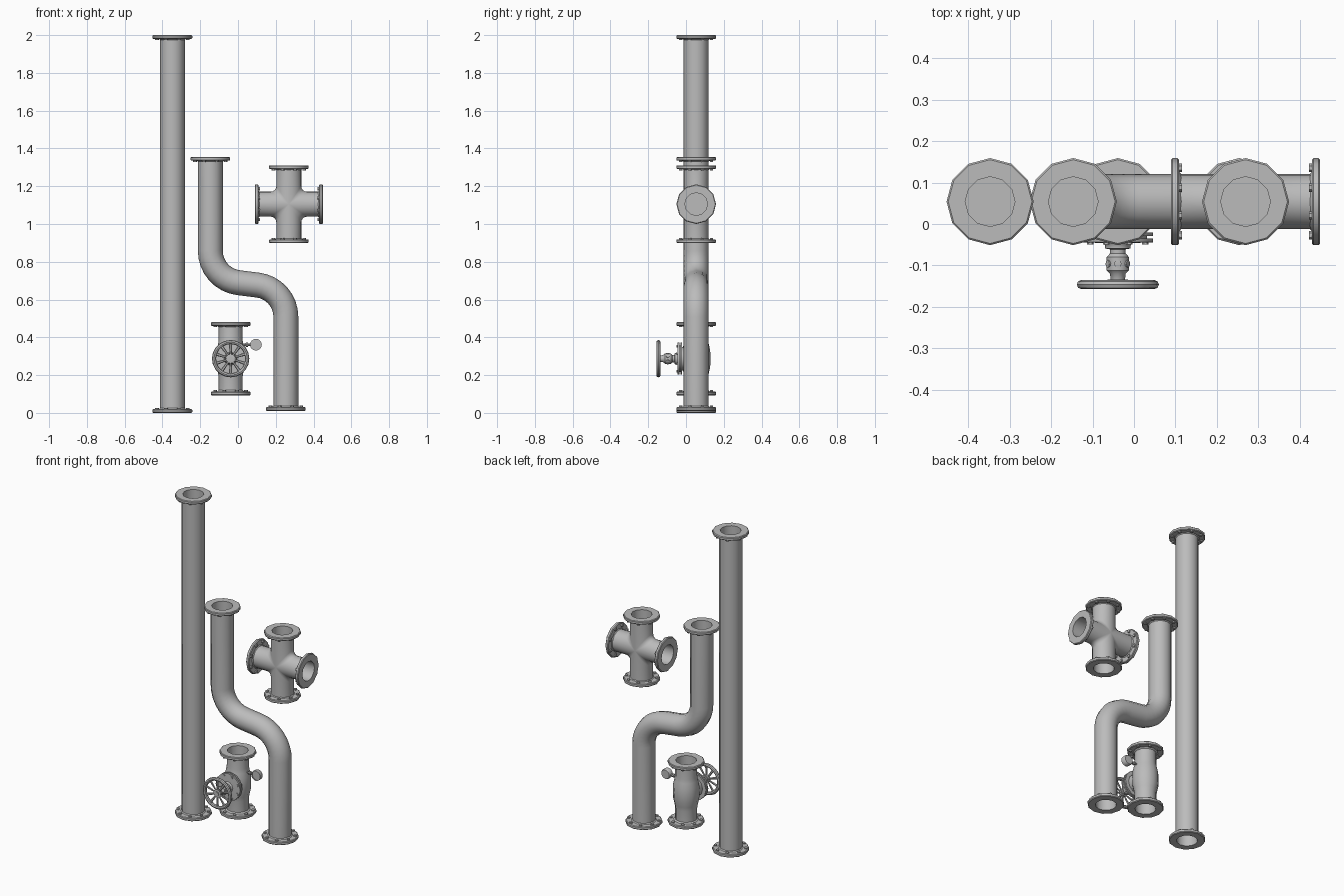
import bpy, bmesh, math
from mathutils import Vector, Matrix

if "Cube" in bpy.data.objects:
    bpy.data.objects.remove(bpy.data.objects["Cube"])

N = 12            # sides of pipes and flanges
R = 0.066         # pipe radius
Y = 0.054         # depth position of all pipe axes
X, Z = Vector((1, 0, 0)), Vector((0, 0, 1))
FRONT = Vector((0, -1, 0))

grey = bpy.data.materials.new("cast_metal_grey")
grey.diffuse_color = (0.5, 0.5, 0.5, 1)
grey.use_nodes = True
grey.node_tree.nodes["Principled BSDF"].inputs["Base Color"].default_value = grey.diffuse_color


def finish(bm, name, fix=True):
    bmesh.ops.remove_doubles(bm, verts=bm.verts, dist=1e-5)
    if fix:
        bmesh.ops.recalc_face_normals(bm, faces=bm.faces)
    me = bpy.data.meshes.new(name)
    bm.to_mesh(me)
    bm.free()
    me.materials.append(grey)
    ob = bpy.data.objects.new(name, me)
    bpy.context.collection.objects.link(ob)
    bpy.ops.object.select_all(action='DESELECT')
    ob.select_set(True)
    bpy.context.view_layer.objects.active = ob
    bpy.ops.object.shade_smooth_by_angle(angle=math.radians(40))
    return ob


def frame(origin, axis):
    return Matrix.Translation(origin) @ axis.to_track_quat('Z', 'Y').to_matrix().to_4x4()


def skin(bm, rings, closed=False):
    k = len(rings[0])
    for i in range(len(rings) if closed else len(rings) - 1):
        a, b = rings[i], rings[(i + 1) % len(rings)]
        for j in range(k):
            bm.faces.new((a[j], a[(j + 1) % k], b[(j + 1) % k], b[j]))


def lathe(bm, profile, m, n=N, closed=False):
    """Revolve (radius, height) points about the local z axis of matrix m."""
    rings = [[bm.verts.new(m @ Vector((r * math.cos(math.tau * i / n),
                                       r * math.sin(math.tau * i / n), h)))
              for i in range(n)] for r, h in profile]
    skin(bm, rings, closed)


def turned(name, profile, origin, axis, n=N, closed=False):
    bm = bmesh.new()
    lathe(bm, profile, frame(origin, axis), n, closed)
    return finish(bm, name)


def bolt_ring(bm, m, count, ring, r, h0, h1):
    for i in range(count):
        a = math.tau * (i + 0.5) / count
        off = Matrix.Translation((ring * math.cos(a), ring * math.sin(a), 0))
        lathe(bm, [(0, h0), (r, h0), (r, h1), (0, h1)], m @ off, 6)


def flange(name, origin, axis):
    """Bolted end ring with an open mouth, outer face at origin."""
    bm = bmesh.new()
    m = frame(origin, axis)
    lathe(bm, [(0, -0.1), (0.06, -0.1), (0.06, 0), (0.101, 0), (0.105, -0.004),
               (0.105, -0.016), (0.101, -0.02), (0.072, -0.02), (R - 0.002, -0.027)], m)
    bolt_ring(bm, m, 8, 0.088, 0.01, -0.027, -0.018)
    return finish(bm, name)


def sweep(name, path):
    """Round tube along a path in the x-z plane."""
    bm = bmesh.new()
    rings = []
    for i, p in enumerate(path):
        t = (path[min(i + 1, len(path) - 1)] - path[max(i - 1, 0)]).normalized()
        side = Vector((t.z, 0, -t.x))
        rings.append([bm.verts.new(p + R * (side * math.cos(math.tau * j / N)
                                            - FRONT * math.sin(math.tau * j / N)))
                      for j in range(N)])
    skin(bm, rings)
    return finish(bm, name)


# Tall straight pipe
base = Vector((-0.347, Y, 0))
sweep("straight_pipe", [base + Z * 0.01, base + Z * 1.99])
flange("straight_pipe_bottom_flange", base, -Z)
flange("straight_pipe_top_flange", base + Z * 2, Z)

# Offset pipe: an arc, mirrored through its midpoint
mid, half, rise, bend = Vector((0.0535, Y, 0.683)), 0.2, 0.672, 0.17
turn = math.radians(83)
end_x = -half + bend * (1 - math.cos(turn))
arc_z = -end_x * math.tan(math.pi / 2 - turn) + bend * math.sin(turn)
upper = [Vector((-half, 0, rise - 0.01))]
for i in range(9):
    a = turn * i / 8
    upper.append(Vector((-half + bend * (1 - math.cos(a)), 0, arc_z - bend * math.sin(a))))
sweep("offset_pipe", [mid + p for p in upper] + [mid - p for p in reversed(upper)])
flange("offset_pipe_top_flange", mid + Vector((-half, 0, rise)), Z)
flange("offset_pipe_bottom_flange", mid + Vector((half, 0, -rise)), -Z)

# Four-way cross: slices of a plus outline with filleted corners
c, LX, LZ = Vector((0.269, Y, 1.105)), 0.18, 0.206
bm = bmesh.new()
rows = []
for i in range(13):
    th = -math.pi / 2 + math.pi * i / 12
    w = R * max(math.cos(th), 0)
    f = 0.45 * w
    quad = [(LX - 0.01, w)]
    for k in range(5):
        a = math.pi / 8 * k
        quad.append((w + f - f * math.sin(a), w + f - f * math.cos(a)))
    quad.append((w, LZ - 0.01))
    rows.append([[bm.verts.new(c + Vector((sx * u, R * math.sin(th), sz * v))) for u, v in quad]
                 for sx in (1, -1) for sz in (1, -1)])
for a, b in zip(rows, rows[1:]):
    for q, (sx, sz) in enumerate([(1, 1), (1, -1), (-1, 1), (-1, -1)]):
        for j in range(6):
            quad = (a[q][j], b[q][j], b[q][j + 1], a[q][j + 1])
            bm.faces.new(quad if sx * sz > 0 else quad[::-1])
finish(bm, "cross_body")
for label, d, length in (("right", X, LX), ("left", -X, LX), ("top", Z, LZ), ("bottom", -Z, LZ)):
    flange("cross_%s_flange" % label, c + d * length, d)

# Valve body with a swollen middle
v = Vector((-0.039, Y, 0.287))
turned("valve_body", [(0.063, -0.185), (0.063, -0.1), (0.067, -0.075), (0.074, -0.045), (0.076, 0),
                      (0.074, 0.045), (0.067, 0.075), (0.063, 0.1), (0.063, 0.185)], v, Z)
flange("valve_top_flange", v + Z * 0.194, Z)
flange("valve_bottom_flange", v - Z * 0.194, -Z)

# Bonnet: neck, two bolted plates, gland and stem, measured forward from the valve axis
bm = bmesh.new()
m = frame(v, FRONT)
lathe(bm, [(0.062, 0), (0.062, 0.074), (0.085, 0.074), (0.085, 0.083), (0.07, 0.083),
           (0.07, 0.089), (0.085, 0.089), (0.085, 0.098), (0.035, 0.1), (0.031, 0.106),
           (0.031, 0.113), (0.019, 0.115), (0.019, 0.125), (0.027, 0.134), (0.027, 0.166),
           (0.019, 0.174), (0.017, 0.19), (0, 0.19)], m)
bolt_ring(bm, m, 8, 0.072, 0.008, 0.096, 0.104)
finish(bm, "valve_bonnet")
bm = bmesh.new()
for i in range(6):      # round nuts around the gland
    a = math.tau * (i + 0.5) / 6
    d = Vector((math.cos(a), 0, math.sin(a)))
    lathe(bm, [(0, 0.02), (0.009, 0.02), (0.009, 0.029), (0, 0.03)],
          frame(v + FRONT * 0.15, d), 8)
finish(bm, "gland_nuts")

# Hand wheel: rim, hub and spokes
w = v + FRONT * 0.2
turned("hand_wheel_rim", [(0.088 + 0.011 * math.cos(math.tau * i / 8),
                           0.011 * math.sin(math.tau * i / 8)) for i in range(8)],
       w, FRONT, 20, True)
turned("hand_wheel_hub", [(0, -0.012), (0.025, -0.012), (0.025, 0.005), (0.013, 0.006),
                          (0.013, 0.011), (0, 0.011)], w, FRONT)
bm = bmesh.new()
for i in range(10):
    spin = Matrix.Rotation(math.tau * i / 10, 4, 'Y')
    lathe(bm, [(0, 0.015), (0.005, 0.015), (0.009, 0.082), (0, 0.082)],
          Matrix.Translation(w) @ spin @ Matrix.Diagonal((1, 0.6, 1, 1)), 6)
finish(bm, "hand_wheel_spokes")

# Pressure gauge on the side of the valve
g = Vector((0.095, Y, 0.361))
turned("gauge_stem", [(0.006, -0.09), (0.006, -0.055), (0.011, -0.053), (0.011, -0.043),
                      (0.006, -0.041), (0.006, 0)], g, X, 8)
turned("gauge_dial", [(0, -0.015), (0.027, -0.015), (0.031, -0.01), (0.031, 0.015),
                      (0.026, 0.015), (0.026, 0.011), (0, 0.011)], g, FRONT, 16)
